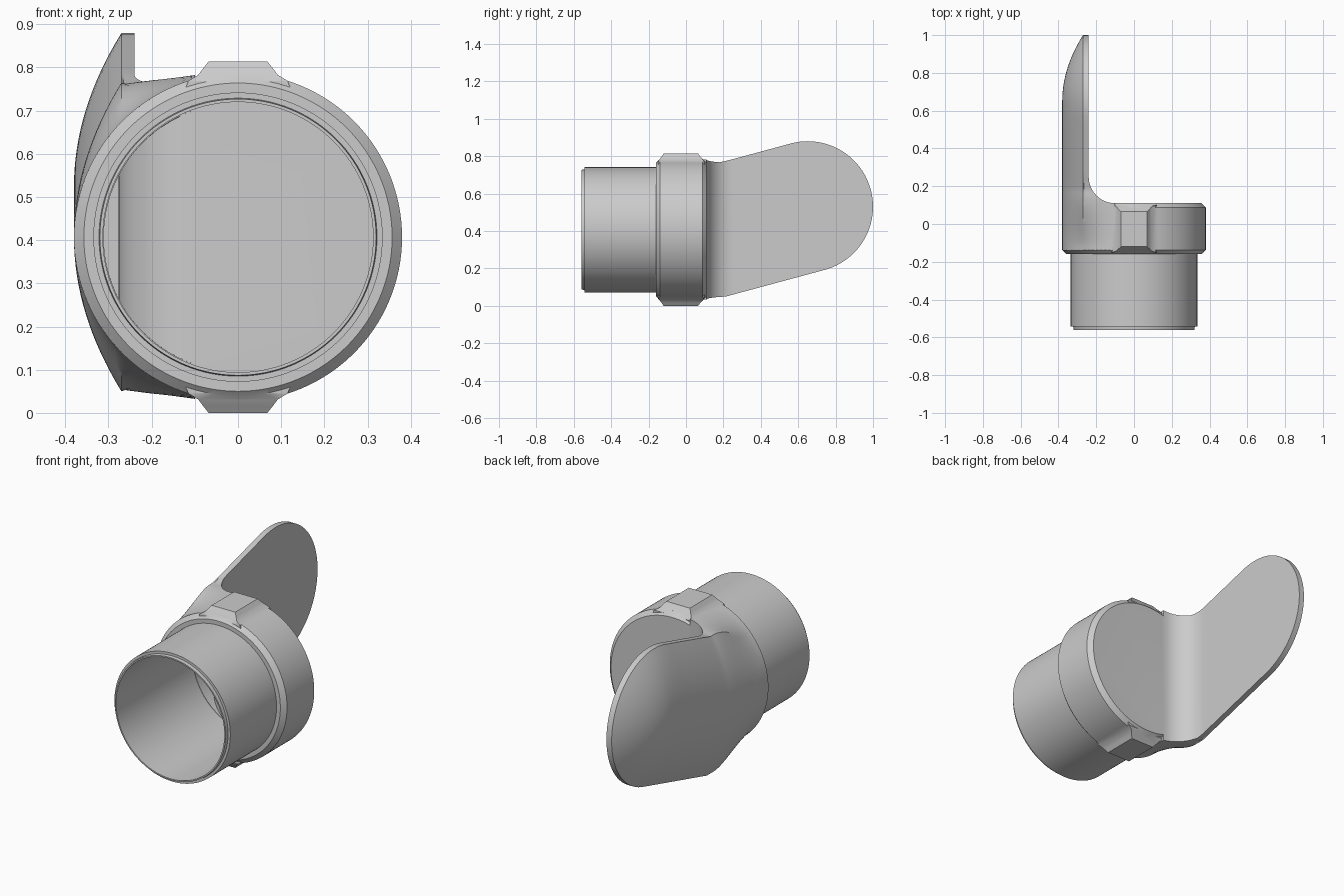
import bpy, bmesh, math

if "Cube" in bpy.data.objects:
    bpy.data.objects.remove(bpy.data.objects["Cube"])

CZ = 0.407      # height of the tube axis
R = 0.38        # collar radius


def loft(name, rings):
    """Solid skinned through rings of equal point count, capped at both ends."""
    bm = bmesh.new()
    rows = [[bm.verts.new(p) for p in ring] for ring in rings]
    n = len(rows[0])
    for a, b in zip(rows, rows[1:]):
        for i in range(n):
            j = (i + 1) % n
            bm.faces.new((a[i], a[j], b[j], b[i]))
    bm.faces.new(rows[0][::-1])
    bm.faces.new(rows[-1])
    bmesh.ops.recalc_face_normals(bm, faces=bm.faces)
    mesh = bpy.data.meshes.new(name)
    bm.to_mesh(mesh)
    bm.free()
    obj = bpy.data.objects.new(name, mesh)
    bpy.context.collection.objects.link(obj)
    return obj


def turned(name, profile, n=128):
    """Round part about the y axis from (y, radius) pairs."""
    return loft(name, [[(r * math.cos(2 * math.pi * i / n), y,
                         CZ + r * math.sin(2 * math.pi * i / n))
                        for i in range(n)] for y, r in profile])


def combine(target, other, operation):
    mod = target.modifiers.new(operation, 'BOOLEAN')
    mod.operation = operation
    mod.solver = 'EXACT'
    mod.object = other
    bpy.context.view_layer.objects.active = target
    bpy.ops.object.modifier_apply(modifier=mod.name)
    bpy.data.objects.remove(other)


def fillet_x(y, r):
    """Inner face of the blade: concave fillet running from cap to blade."""
    if y <= 0.25 - r:
        return -0.10
    if y >= 0.25:
        return -0.10 - r
    return -0.10 - math.sqrt(max(0, r * r - (y - 0.25) ** 2))


def blade_section(y):
    # side outline: sloping edges ending in a round tip
    arc = math.sqrt(max(0, 0.35 ** 2 - (y - 0.65) ** 2))
    top = 0.53 + arc if y > 0.56 else max(0.765, 0.784 + 0.27 * (y - 0.25))
    bot = 0.53 - arc if y > 0.74 else max(0.05, 0.192 + 0.27 * (y - 0.74))
    mid, h = (top + bot) / 2, (top - bot) / 2
    depth = 0.11 * (min(1, arc / 0.35) ** 2 if y > 0.65 else 1)
    # blend from the round collar to the blade
    w = min(1, max(0, (y + 0.14) / 0.30))
    w = w * w * (3 - 2 * w)
    rc = R - 0.001
    xf = fillet_x(y, 0.14)
    edge = []
    for i in range(8):
        x = xf + (-0.27 - xf) * i / 8
        edge.append((x, h + 0.13 * (x + 0.24) * (y < 0.25),
                     math.sqrt(rc * rc - x * x)))
    pts = [(x, y, (1 - w) * (CZ + c) + w * (mid + b)) for x, b, c in edge]
    a0 = math.acos(-0.27 / rc)
    for i in range(33):
        t = 1 - i / 16
        a = math.pi - t * (math.pi - a0)
        xb = -0.27 - depth * (1 - t * t)
        pts.append(((1 - w) * rc * math.cos(a) + w * xb, y,
                    (1 - w) * (CZ + rc * math.sin(a)) + w * (mid + h * t)))
    pts += [(x, y, (1 - w) * (CZ - c) + w * (mid - b)) for x, b, c in edge[::-1]]
    return pts


def pocket_section(y):
    # slice of the bore left of the inner fillet
    r = 0.311
    a0 = math.acos(fillet_x(y, 0.177) / r)
    return [(r * math.cos(a), y, CZ + r * math.sin(a))
            for a in (a0 + (2 * math.pi - 2 * a0) * i / 40 for i in range(41))]


# tube with stepped lip and chamfered collar
fitting = turned("scoop_fitting", [
    (-0.56, 0.320), (-0.542, 0.322), (-0.542, 0.335), (-0.16, 0.335),
    (-0.16, 0.357), (-0.138, R), (0.087, R), (0.11, 0.357)])

# blade sweeping out of the collar
ys = [-0.139 + 0.249 * i / 12 for i in range(13)]
ys += [0.25 - 0.14 * math.cos(math.pi / 2 * i / 12) for i in range(1, 13)]
ys += [0.25 + 0.40 * i / 10 for i in range(1, 11)]
ys += [0.65 + 0.35 * math.sin(math.radians(88) * i / 20) for i in range(1, 21)]
combine(fitting, loft("blade", [blade_section(y) for y in ys]), 'UNION')

# flared lugs above and below the collar
for s in (1, -1):
    rings = []
    for hx, y0, y1, r in ((0.13, -0.150, 0.100, 0.325), (0.115, -0.150, 0.100, 0.362),
                          (0.092, -0.142, 0.090, 0.376), (0.08, -0.130, 0.076, 0.392),
                          (0.068, -0.120, 0.065, 0.407)):
        rings.append([(x, y, CZ + s * r) for x, y in
                      ((-hx, y0), (hx, y0), (hx, y1), (-hx, y1))])
    combine(fitting, loft("lug", rings), 'UNION')

# hollow bore and the pocket curving into the blade root
combine(fitting, turned("bore", [(-0.6, 0.313), (0.073, 0.313)]), 'DIFFERENCE')
ps = [0.05] + [0.25 - 0.177 * math.cos(math.pi / 2 * i / 12) for i in range(13)] + [0.40]
combine(fitting, loft("pocket", [pocket_section(y) for y in ps]), 'DIFFERENCE')

# smooth shading with crisp edges
bpy.ops.object.select_all(action='DESELECT')
fitting.select_set(True)
bpy.context.view_layer.objects.active = fitting
bpy.ops.object.shade_smooth_by_angle(angle=math.radians(30))
